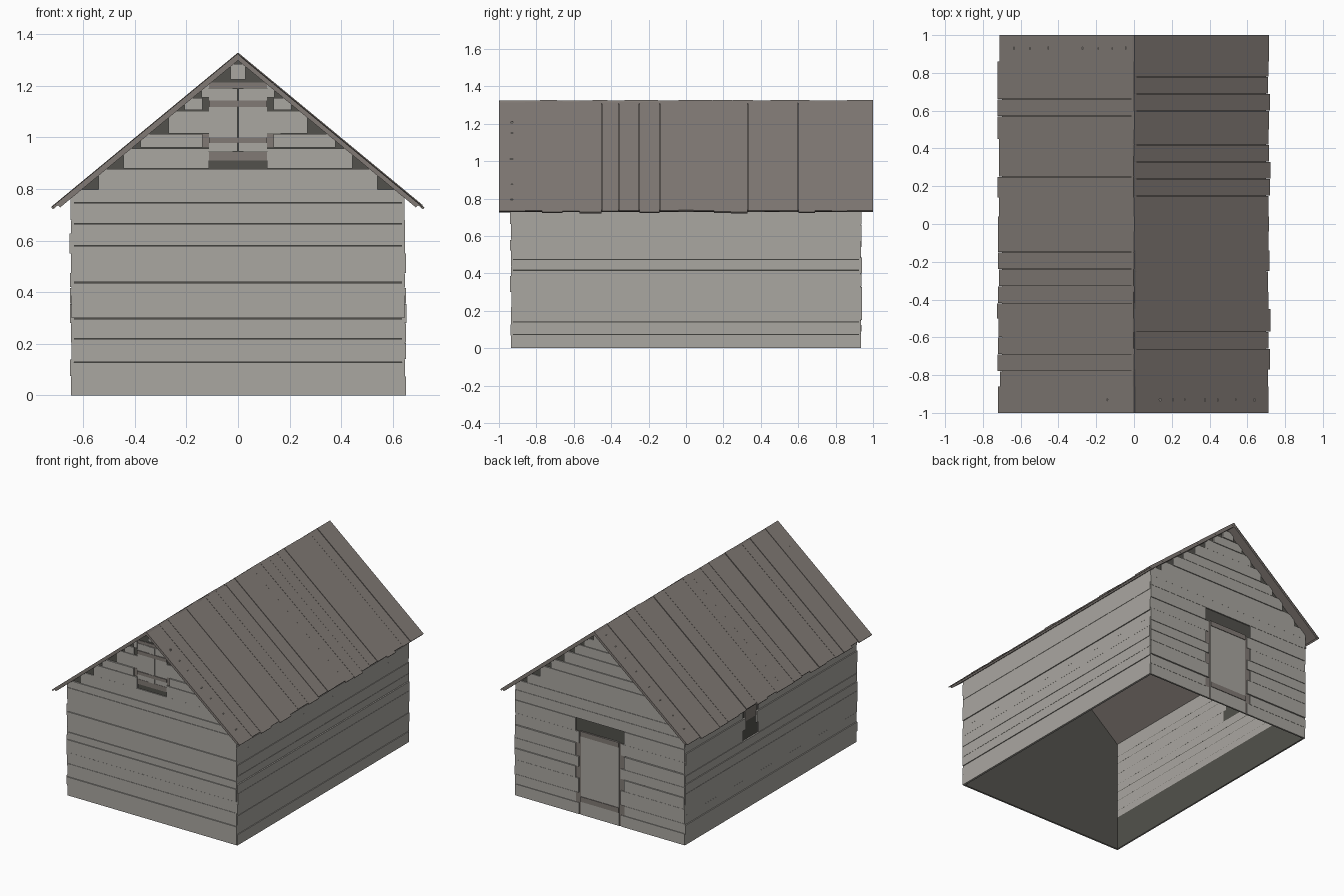
import bpy, bmesh, math, random
from mathutils import Matrix, Vector

random.seed(4)
if "Cube" in bpy.data.objects:
    bpy.data.objects.remove(bpy.data.objects["Cube"], do_unlink=True)


def material(name, rgb):
    m = bpy.data.materials.new(name)
    m.use_nodes = True
    m.diffuse_color = (*rgb, 1)
    m.node_tree.nodes["Principled BSDF"].inputs["Base Color"].default_value = (*rgb, 1)
    return m


PALE = material("weathered plank", (0.40, 0.385, 0.355))
BROWN = material("brown roof wood", (0.22, 0.195, 0.178))
DARK = material("dark interior", (0.085, 0.083, 0.072))

RIDGE, SLOPE = 1.327, 0.826          # roof line: z = RIDGE - SLOPE * |x|
ANGLE = math.atan(SLOPE)
HALF_X, HALF_Y = 0.638, 0.926        # dark shell behind the planks


def finish(name, bm, mat):
    bmesh.ops.recalc_face_normals(bm, faces=bm.faces)
    mesh = bpy.data.meshes.new(name)
    bm.to_mesh(mesh)
    bm.free()
    mesh.materials.append(mat)
    ob = bpy.data.objects.new(name, mesh)
    bpy.context.collection.objects.link(ob)
    return ob


def add_box(bm, lo, hi, matrix=Matrix()):
    lo, hi = Vector(lo), Vector(hi)
    m = matrix @ Matrix.Translation((lo + hi) / 2) @ Matrix.Diagonal((*(hi - lo), 1))
    bmesh.ops.create_cube(bm, size=1, matrix=m)


def boxes(name, mat, items, matrix=Matrix()):
    bm = bmesh.new()
    for lo, hi in items:
        add_box(bm, lo, hi, matrix)
    return finish(name, bm, mat)


# Wall frames: local x runs along the wall, local -y points outwards
FRONT = Matrix.Translation((0, -HALF_Y, 0))
BACK = Matrix.Rotation(math.pi, 4, "Z") @ FRONT
RIGHT = Matrix.Rotation(math.pi / 2, 4, "Z") @ Matrix.Translation((0, -HALF_X, 0))
LEFT = Matrix.Rotation(-math.pi / 2, 4, "Z") @ Matrix.Translation((0, -HALF_X, 0))


def gable_width(top):
    return min(0.645, (RIDGE - top) / SLOPE)


def planks(name, heights, width, matrix, opening=None):
    """Horizontal boards with small gaps, split around an opening (x0, x1, z0, z1)."""
    items = []
    for i, (z0, z1) in enumerate(zip(heights, heights[1:])):
        w = width(z1)
        spans = [(-w, w)]
        if opening and z0 > opening[2] - 0.01 and z1 < opening[3] + 0.01:
            ragged = 0.025 * (i % 2)
            spans = [(-w, opening[0] - ragged), (opening[1] + ragged, w)]
        out = random.uniform(0.008, 0.015)
        gap = random.choice((0.001, 0.002, 0.004))
        items += [((a, -out, z0), (b, 0.002, z1 - gap)) for a, b in spans if b > a]
    return boxes(name, PALE, items, matrix)


# Dark shell, open underneath
bm = bmesh.new()
eave = RIDGE - 0.02 - SLOPE * HALF_X
outline = [(-HALF_X, 0), (-HALF_X, eave), (0, RIDGE - 0.02), (HALF_X, eave), (HALF_X, 0)]
front, back = ([bm.verts.new((x, y, z)) for x, z in outline] for y in (-HALF_Y, HALF_Y))
bm.faces.new(front)
bm.faces.new(back[::-1])
for a, b in ((0, 1), (3, 4)):
    bm.faces.new((front[a], back[a], back[b], front[b]))
shell = finish("inner_shell", bm, DARK)
solid = shell.modifiers.new("thickness", "SOLIDIFY")
solid.thickness = 0.006
solid.offset = 0

# Plank walls
front_rows = [0, .068, .13, .22, .30, .387, .44, .523, .58, .665, .747, .798, .88, .96, 1.015,
              1.105, 1.155, 1.21]
back_rows = [0, .08, .15, .25, .33, .40, .49, .57, .66, .73, .80, .87, .95, 1.02, 1.10,
             1.17, 1.23, 1.29]
side_rows = [0, .075, .14, .205, .28, .355, .42, .475, .55, .63, .68, .775]
planks("front_planks", front_rows, gable_width, FRONT, (-.112, .112, .88, 1.21))
planks("back_planks", back_rows, gable_width, BACK, (-.16, .16, 0, .66))
planks("right_planks", side_rows, lambda z: 0.934, RIGHT)
planks("left_planks", side_rows, lambda z: 0.934, LEFT, (-.28, -.16, .475, .68))
boxes("gable_peak_board", PALE, [((-.03, -.012, 1.225), (.03, 0, 1.285))], FRONT)

# Loft shutter on the front gable
boxes("loft_shutter", PALE, [((-.112, -.008, .945), (-.022, 0, 1.19)),
                             ((-.021, -.011, .945), (-.001, 0, 1.19)),
                             ((.001, -.011, .945), (.021, 0, 1.19)),
                             ((.022, -.008, .945), (.112, 0, 1.19))], FRONT)
boxes("loft_shutter_frame", BROWN, [((-.112, -.013, 1.118), (.112, 0, 1.143)),
                                    ((-.112, -.013, .978), (.112, 0, 1.0)),
                                    ((-.112, -.008, .91), (.112, 0, .944)),
                                    ((-.14, -.006, .962), (-.112, 0, 1.013)),
                                    ((.112, -.006, .962), (.14, 0, 1.013)),
                                    ((-.14, -.007, 1.191), (.14, 0, 1.212))], FRONT)

# Door on the back wall
boxes("back_door", PALE, [((-.145, -.009, 0), (.145, 0, .575))], BACK)
boxes("back_door_bars", BROWN, [((-.145, -.013, z), (.145, 0, z + .035)) for z in (.09, .54)]
      + [((s * .167 - .02, -.006, 0), (s * .167 + .02, 0, .57)) for s in (-1, 1)], BACK)

# Small shutter on the left wall
boxes("side_window_board", BROWN, [((-.28, -.006, .60), (-.16, 0, .68))], LEFT)

# Roof: a slab and uneven boards on each slope
edges = [-1, -.86, -.77, -.66, -.57, -.45, -.36, -.25, -.14, -.04, .04, .15, .24, .33, .42, .50,
         .60, .69, .78, .86, 1]
for side, name in ((1, "right"), (-1, "left")):
    pitch = Matrix.Translation((0, 0, RIDGE - 0.002))
    if side < 0:
        pitch = pitch @ Matrix.Rotation(math.pi, 4, "Z")
    pitch = pitch @ Matrix.Rotation(ANGLE, 4, "Y")
    boxes(name + "_roof_slab", BROWN, [((0, -.998, -.021), (.912, .998, -.008))], pitch)
    boards = []
    for a, b in zip(edges, edges[1:]):
        length = random.uniform(.922, .938)
        top = random.uniform(-.003, .003)
        boards.append(((0, a + .0005, -.009), (length, b - .0005, top)))
    boxes(name + "_roof_boards", BROWN, boards, pitch)
